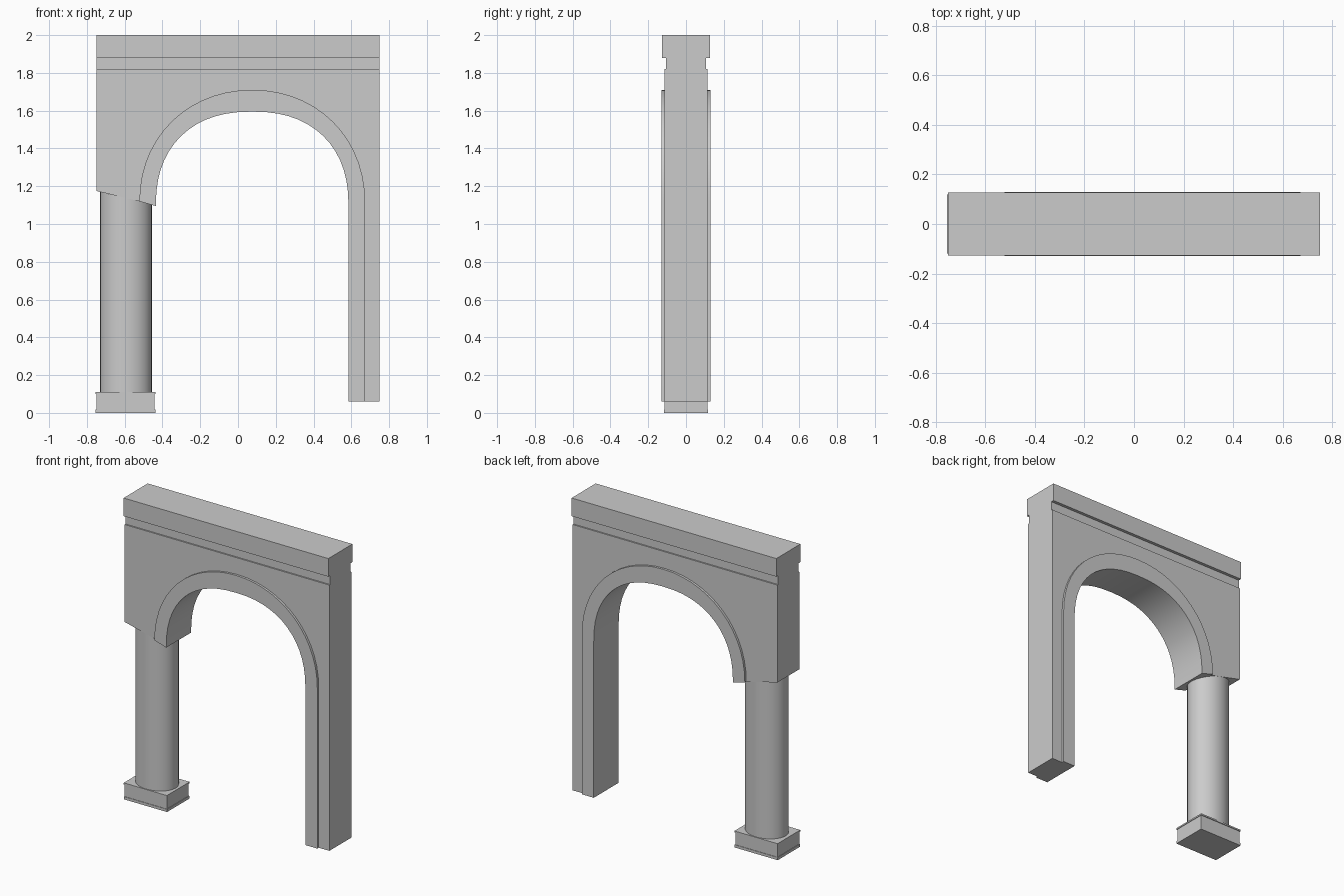
import bpy, bmesh, math

if "Cube" in bpy.data.objects:
    bpy.data.objects.remove(bpy.data.objects["Cube"])


def finish(bm, name):
    bmesh.ops.recalc_face_normals(bm, faces=bm.faces)
    mesh = bpy.data.meshes.new(name)
    bm.to_mesh(mesh)
    bm.free()
    ob = bpy.data.objects.new(name, mesh)
    bpy.context.collection.objects.link(ob)
    bpy.ops.object.select_all(action='DESELECT')
    ob.select_set(True)
    bpy.context.view_layer.objects.active = ob
    bpy.ops.object.shade_smooth_by_angle(angle=math.radians(30))
    return ob


def extrude_profile(name, points, half_depth):
    """Closed x-z outline extruded evenly to both sides of y = 0."""
    bm = bmesh.new()
    face = bm.faces.new([bm.verts.new((x, -half_depth, z)) for x, z in points])
    out = bmesh.ops.extrude_face_region(bm, geom=[face])
    moved = [v for v in out['geom'] if isinstance(v, bmesh.types.BMVert)]
    bmesh.ops.translate(bm, verts=moved, vec=(0, 2 * half_depth, 0))
    return finish(bm, name)


def box(name, x0, x1, half_depth, z0, z1):
    return extrude_profile(name, [(x0, z0), (x1, z0), (x1, z1), (x0, z1)], half_depth)


def arch_curve(a, b, power, z_base, cx=0.075, steps=28):
    """Slightly squared half ellipse, from left springing to right springing."""
    pts = []
    for i in range(steps + 1):
        t = math.pi * (1 - i / steps)
        c, s = math.cos(t), max(math.sin(t), 0.0)
        pts.append((cx + a * math.copysign(abs(c) ** (2 / power), c),
                    z_base + b * s ** (2 / power)))
    return pts


LEG_Z = 0.06
inner = arch_curve(0.51, 0.5, 2.3, 1.095) + [(0.585, LEG_Z)]
outer = arch_curve(0.597, 0.59, 2.07, 1.12) + [(0.672, LEG_Z)]

# Wall with spandrels, slanted left springing and long right leg
extrude_profile("wall", outer + [(0.75, LEG_Z), (0.75, 1.82), (-0.75, 1.82), (-0.75, 1.175)], 0.115)

# Raised arch band running down the right leg
extrude_profile("arch_band", inner + outer[::-1], 0.13)

# Recessed neck and cornice on top
box("neck", -0.75, 0.75, 0.106, 1.82, 1.88)
box("cornice", -0.75, 0.75, 0.126, 1.88, 2.0)

# Oval column shaft
CX = -0.593
bm = bmesh.new()
bmesh.ops.create_cone(bm, cap_ends=True, segments=32, radius1=1, radius2=1, depth=1.07)
bmesh.ops.scale(bm, verts=bm.verts, vec=(0.1375, 0.115, 1))
bmesh.ops.translate(bm, verts=bm.verts, vec=(CX, 0, 0.635))
finish(bm, "column_shaft")

# Plinth: foot band, inset body, top lip
for name, hx, hy, z0, z1 in (("plinth_foot", 0.158, 0.117, 0.0, 0.018),
                             ("plinth_body", 0.154, 0.114, 0.018, 0.1),
                             ("plinth_lip", 0.158, 0.119, 0.1, 0.11)):
    box(name, CX - 0.003 - hx, CX - 0.003 + hx, hy, z0, z1)
